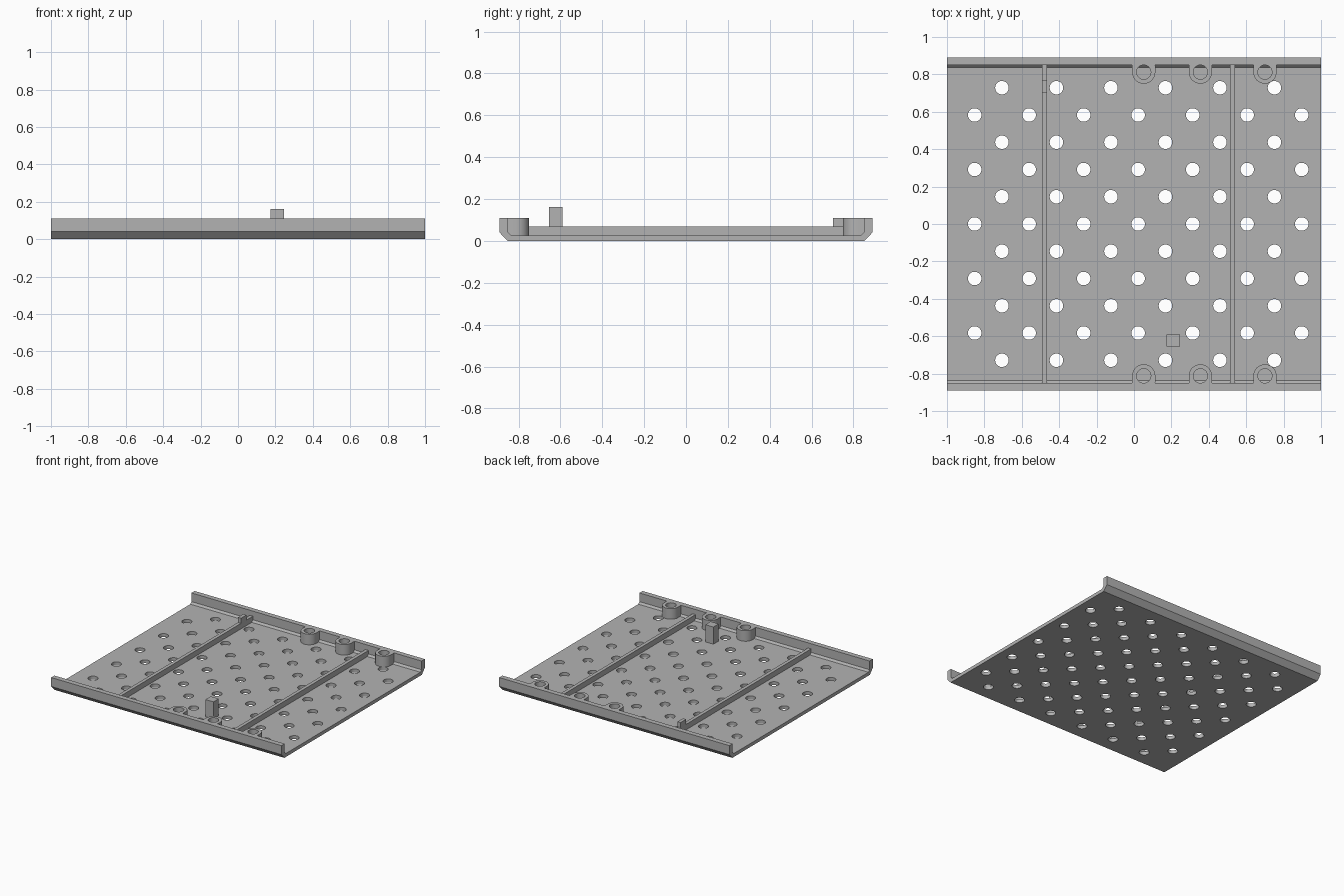
import bpy
import bmesh
from math import cos, sin, tau

cube = bpy.data.objects.get("Cube")
if cube:
    bpy.data.objects.remove(cube, do_unlink=True)

grey = bpy.data.materials.new("plain grey")
grey.use_nodes = True
COLOUR = (0.45, 0.45, 0.45, 1)
grey.diffuse_color = COLOUR
grey.node_tree.nodes["Principled BSDF"].inputs["Base Color"].default_value = COLOUR

FLOOR, RIM = 0.027, 0.11


def make_object(name, bm):
    bmesh.ops.recalc_face_normals(bm, faces=bm.faces)
    mesh = bpy.data.meshes.new(name)
    bm.to_mesh(mesh)
    bm.free()
    mesh.materials.append(grey)
    obj = bpy.data.objects.new(name, mesh)
    bpy.context.collection.objects.link(obj)
    return obj


def smooth(obj):
    bpy.ops.object.select_all(action="DESELECT")
    obj.select_set(True)
    bpy.context.view_layer.objects.active = obj
    bpy.ops.object.shade_smooth_by_angle()


def box(name, x, y, z):
    bm = bmesh.new()
    bmesh.ops.create_cube(bm, size=1)
    for v in bm.verts:
        v.co = [r[0] if c < 0 else r[1] for c, r in zip(v.co, (x, y, z))]
    return make_object(name, bm)


# Tray: half profile mirrored across y, extruded along x
half = [(0.853, 0), (0.89, 0.04), (0.89, RIM), (0.85, RIM), (0.85, 0.042), (0.836, FLOOR)]
profile = half + [(-y, z) for y, z in reversed(half)]
bm = bmesh.new()
end = bm.faces.new([bm.verts.new((-1, y, z)) for y, z in profile])
side = bmesh.ops.extrude_face_region(bm, geom=[end])
bmesh.ops.translate(bm, vec=(2, 0, 0),
                    verts=[g for g in side["geom"] if isinstance(g, bmesh.types.BMVert)])
tray = make_object("tray", bm)

# Staggered drain holes
bm = bmesh.new()
STEP = 0.1457
for row in range(-5, 6):
    odd = row % 2
    for col in range(6 if odd else 7):
        x = -0.852 + STEP * (2 * col + odd)
        ring = bmesh.ops.create_cone(bm, cap_ends=True, segments=32,
                                     radius1=0.036, radius2=0.036, depth=0.2)
        bmesh.ops.translate(bm, verts=ring["verts"], vec=(x, row * STEP, 0))
cutter = make_object("hole_cutter", bm)
cutter.hide_render = True
cut = tray.modifiers.new("holes", "BOOLEAN")
cut.object = cutter
cut.solver = "EXACT"
smooth(tray)
bpy.context.view_layer.objects.active = tray
bpy.ops.object.modifier_apply(modifier=cut.name)
bpy.data.objects.remove(cutter, do_unlink=True)


# Screw bosses: rounded towards the floor, squared into the wall, with a blind bore
def boss(name, cx, side):
    count, outer, bore, depth = 32, 0.062, 0.038, 0.041
    bm = bmesh.new()
    rings = []
    for i in range(count):
        c, s = cos(tau * i / count), sin(tau * i / count)
        reach = outer
        if s > 0.001:
            reach = min(outer / max(abs(c), 0.001), depth / s)
        corners = [(reach, FLOOR - 0.005), (reach, RIM), (bore, RIM), (bore, FLOOR - 0.005)]
        rings.append([bm.verts.new((cx + r * c, side * (0.812 + r * s), z))
                      for r, z in corners])
    for i, a in enumerate(rings):
        b = rings[(i + 1) % count]
        for k in range(4):
            n = (k + 1) % 4
            bm.faces.new((a[k], a[n], b[n], b[k]))
    smooth(make_object(name, bm))


for label, side in (("front", -1), ("back", 1)):
    for number, x in enumerate((0.052, 0.355, 0.70), 1):
        boss(f"{label}_boss_{number}", x, side)

# Cross ribs, the tab on one of them, and the upright post
BASE = FLOOR - 0.005
box("right_rib", (-0.493, -0.466), (-0.852, 0.852), (BASE, 0.07))
box("left_rib", (0.512, 0.539), (-0.852, 0.852), (BASE, 0.07))
box("rib_tab", (-0.493, -0.466), (0.703, 0.77), (0.06, RIM))
box("post", (0.175, 0.245), (-0.655, -0.59), (BASE, 0.162))
